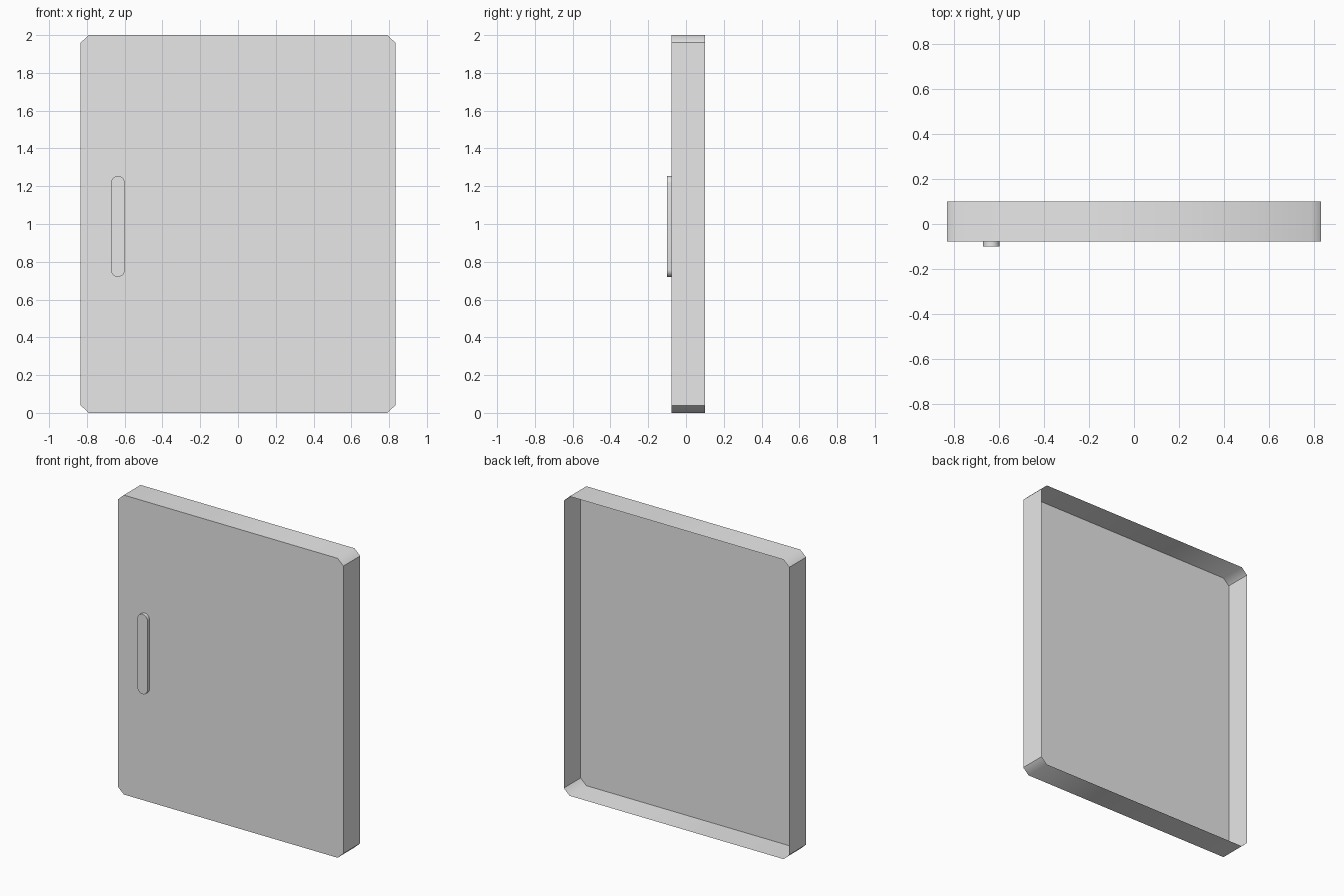
import bpy, bmesh, math

cube = bpy.data.objects.get("Cube")
if cube:
    bpy.data.objects.remove(cube, do_unlink=True)

HALF_W, HEIGHT = 0.833, 2.0
CUT_X, CUT_Z = 0.043, 0.04          # corner chamfers
FACE_Y, RIM_Y, GRIP_Y = -0.077, 0.1, -0.1

grey = bpy.data.materials.new("light_grey")
grey.use_nodes = True
grey.diffuse_color = (0.8, 0.8, 0.8, 1)
grey.node_tree.nodes["Principled BSDF"].inputs["Base Color"].default_value = (0.8, 0.8, 0.8, 1)


def open_shell(name, outline, y_front, y_back):
    """Front face on a counter-clockwise (x, z) outline, with walls running back and no rear."""
    bm = bmesh.new()
    front = [bm.verts.new((x, y_front, z)) for x, z in outline]
    back = [bm.verts.new((x, y_back, z)) for x, z in outline]
    bm.faces.new(front)
    for i in range(len(front)):
        j = (i + 1) % len(front)
        bm.faces.new((front[j], front[i], back[i], back[j]))
    mesh = bpy.data.meshes.new(name)
    bm.to_mesh(mesh)
    bm.free()
    mesh.materials.append(grey)
    obj = bpy.data.objects.new(name, mesh)
    bpy.context.collection.objects.link(obj)
    bpy.ops.object.select_all(action='DESELECT')
    obj.select_set(True)
    bpy.context.view_layer.objects.active = obj
    bpy.ops.object.shade_smooth_by_angle(angle=math.radians(45))
    return obj


# Door panel: chamfered rectangle, hollow at the back
panel = []
for sx, sz in ((1, -1), (1, 1), (-1, 1), (-1, -1)):
    mid = HEIGHT / 2
    on_end = (sx * (HALF_W - CUT_X), mid + sz * mid)
    on_side = (sx * HALF_W, mid + sz * (mid - CUT_Z))
    panel += [on_end, on_side] if sx * sz < 0 else [on_side, on_end]
open_shell("door_panel", panel, FACE_Y, RIM_Y)

# Handle: upright bar with round ends
GRIP_X, RADIUS, LOW, HIGH, STEPS = -0.636, 0.037, 0.757, 1.217, 10
grip = []
for centre, start in ((HIGH, 0), (LOW, math.pi)):
    for i in range(STEPS + 1):
        a = start + math.pi * i / STEPS
        grip.append((GRIP_X + RADIUS * math.cos(a), centre + RADIUS * math.sin(a)))
open_shell("door_handle", grip, GRIP_Y, FACE_Y)
